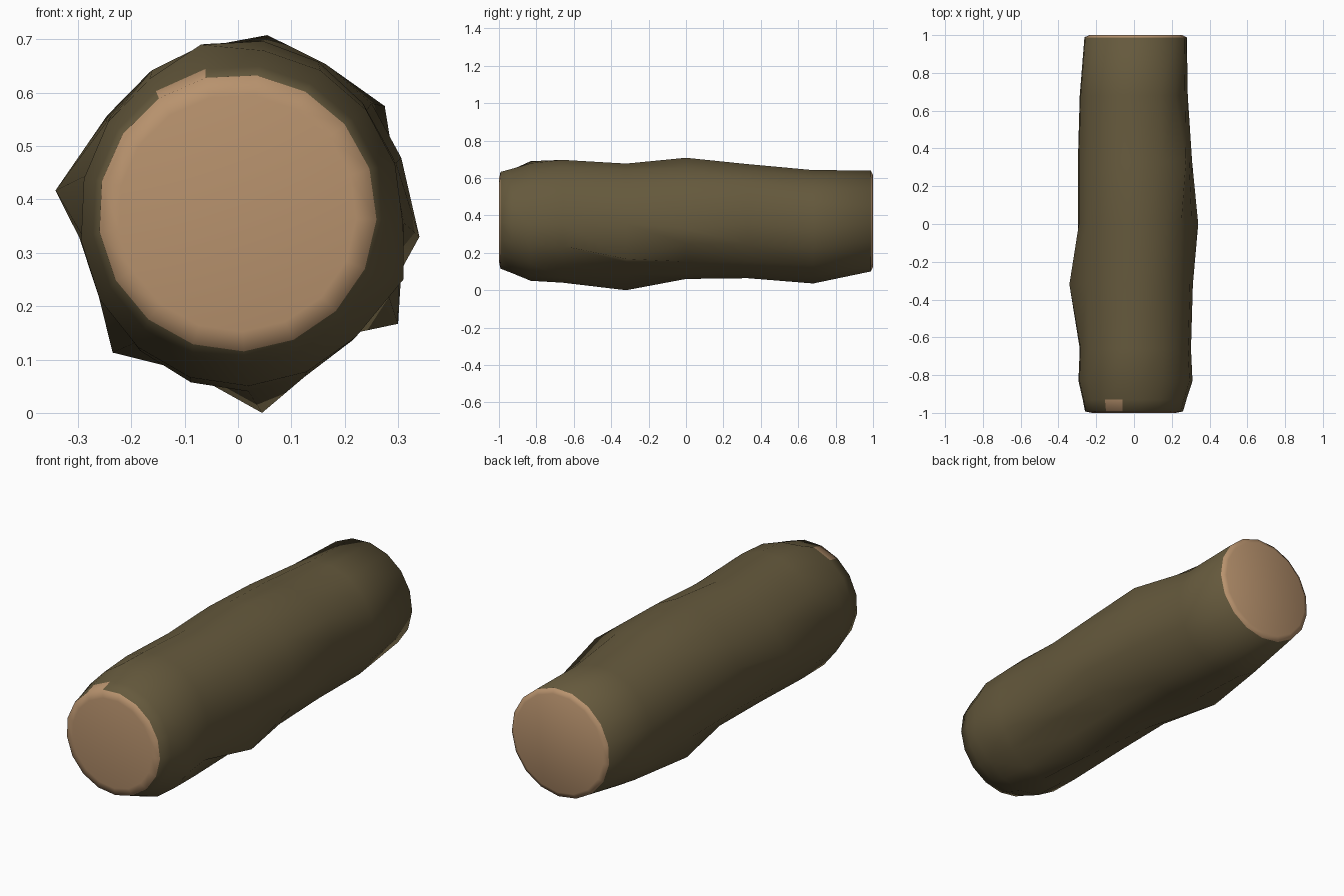
import bpy, bmesh, math

if "Cube" in bpy.data.objects:
    bpy.data.objects.remove(bpy.data.objects["Cube"])

SIDES = 17

def material(name, rgb):
    m = bpy.data.materials.new(name)
    m.diffuse_color = (*rgb, 1)
    m.use_nodes = True
    m.node_tree.nodes["Principled BSDF"].inputs["Base Color"].default_value = m.diffuse_color
    return m

bark = material("dark_bark", (0.13, 0.10, 0.046))
wood = material("cut_wood", (0.48, 0.29, 0.155))

# Cross-sections along the log: y, left, right, bottom, top
rings = [
    (-1.0, -0.225, 0.222, 0.152, 0.597),
    (-0.992, -0.262, 0.26, 0.115, 0.635),
    (-0.93, -0.274, 0.278, 0.091, 0.652),
    (-0.83, -0.297, 0.31, 0.05, 0.682),
    (-0.66, -0.29, 0.302, 0.04, 0.70),
    (-0.32, -0.30, 0.312, 0.06, 0.68),
    (0.0, -0.30, 0.322, 0.06, 0.695),
    (0.33, -0.30, 0.308, 0.064, 0.677),
    (0.68, -0.29, 0.285, 0.05, 0.645),
    (0.988, -0.265, 0.28, 0.10, 0.643),
    (1.0, -0.24, 0.255, 0.125, 0.618),
]
# Knobs in the bark: ring number, x, z
knobs = [(3, -0.07, 0.69), (3, 0.31, 0.25), (5, -0.342, 0.417), (5, 0.045, 0.0),
         (5, 0.30, 0.167), (6, 0.055, 0.708), (6, 0.34, 0.33), (7, 0.275, 0.575),
         (7, -0.235, 0.113), (8, 0.02, 0.036)]

bm = bmesh.new()
loops = []
for y, l, r, b, t in rings:
    cx, cz, rx, rz = (l + r) / 2, (b + t) / 2, (r - l) / 2, (t - b) / 2
    loops.append([bm.verts.new((cx + rx * math.cos(a), y, cz + rz * math.sin(a)))
                  for a in (math.radians(82) - math.tau * i / SIDES for i in range(SIDES))])
for k, x, z in knobs:
    v = min(loops[k], key=lambda p: math.hypot(p.co.x - x, p.co.z - z))
    v.co.x, v.co.z = x, z

# Bark wall; the bevelled rims at both ends are cut wood
last = len(loops) - 2
for k in range(last + 1):
    for i in range(SIDES):
        j = (i + 1) % SIDES
        f = bm.faces.new((loops[k][i], loops[k][j], loops[k + 1][j], loops[k + 1][i]))
        c = f.calc_center_median()
        chipped = k == 1 and c.z > 0.55 and -0.16 < c.x < -0.06
        f.material_index = 1 if k in (0, last) or chipped else 0

# Sawn ends
for loop in (loops[0], loops[-1]):
    bm.faces.new(loop).material_index = 1

bmesh.ops.recalc_face_normals(bm, faces=bm.faces[:])
for f in bm.faces:
    f.smooth = True
mesh = bpy.data.meshes.new("log")
bm.to_mesh(mesh)
bm.free()
mesh.materials.append(bark)
mesh.materials.append(wood)
log = bpy.data.objects.new("log", mesh)
bpy.context.collection.objects.link(log)
